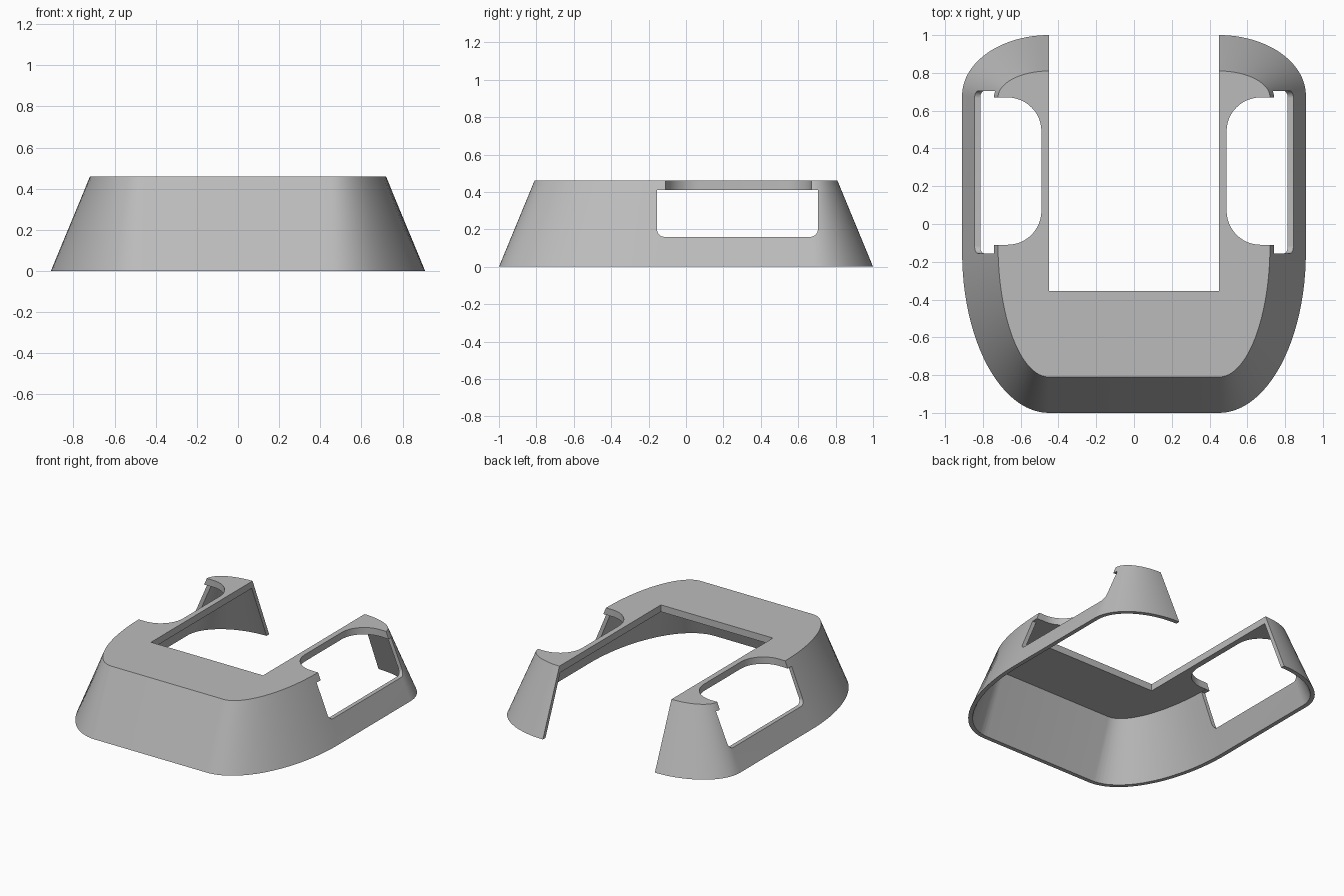
import bpy, bmesh, math

cube = bpy.data.objects.get("Cube")
if cube:
    bpy.data.objects.remove(cube, do_unlink=True)

grey = bpy.data.materials.new("plain grey")
grey.use_nodes = True
colour = (0.5, 0.5, 0.5, 1)
grey.diffuse_color = colour
grey.node_tree.nodes["Principled BSDF"].inputs["Base Color"].default_value = colour

HEIGHT = 0.46
PLATE_UNDERSIDE = 0.41
WALL = 0.03
HALF_GAP = 0.45
STEPS = 24


def outline(z, inset=0):
    """Rounded plan of the shell at height z: long front corners, short back ones."""
    t = z / HEIGHT
    mix = lambda low, high: low + (high - low) * t
    width = mix(0.46, 0.27) - inset
    front_y, front_depth = mix(-0.15, -0.11), mix(0.85, 0.70) - inset
    back_y, back_depth = mix(0.68, 0.67), mix(0.32, 0.14) - inset
    right = []
    for centre, depth, start in ((front_y, front_depth, -90), (back_y, back_depth, 0)):
        for i in range(STEPS + 1):
            a = math.radians(start + 90 * i / STEPS)
            right.append((HALF_GAP + width * math.cos(a), centre + depth * math.sin(a), z))
    return right + [(-x, y, h) for x, y, h in reversed(right)]


def loft(name, low, high):
    """Closed solid between two matching loops."""
    bm = bmesh.new()
    a = [bm.verts.new(p) for p in low]
    b = [bm.verts.new(p) for p in high]
    bm.faces.new(a[::-1])
    bm.faces.new(b)
    for i in range(len(a)):
        j = (i + 1) % len(a)
        bm.faces.new((a[i], a[j], b[j], b[i]))
    bmesh.ops.recalc_face_normals(bm, faces=bm.faces)
    mesh = bpy.data.meshes.new(name)
    bm.to_mesh(mesh)
    bm.free()
    mesh.materials.append(grey)
    obj = bpy.data.objects.new(name, mesh)
    bpy.context.collection.objects.link(obj)
    return obj


def rounded(u0, u1, v0, v1, radii):
    """Rectangle with a radius per corner, starting at (u0, v0)."""
    points = []
    corners = ((u0, v0, 1, 1), (u1, v0, -1, 1), (u1, v1, -1, -1), (u0, v1, 1, -1))
    for k, ((u, v, su, sv), r) in enumerate(zip(corners, radii)):
        for i in range(13 if r else 1):
            a = math.radians(180 + 90 * k + 90 * i / 12)
            points.append((u + su * r + r * math.cos(a), v + sv * r + r * math.sin(a))
                          if r else (u, v))
    return points


def cut(target, cutter):
    cutter.hide_render = True
    mod = target.modifiers.new("cut", "BOOLEAN")
    mod.operation = "DIFFERENCE"
    mod.solver = "EXACT"
    mod.object = cutter
    bpy.context.view_layer.objects.active = target
    bpy.ops.object.modifier_apply(modifier=mod.name)
    bpy.data.objects.remove(cutter, do_unlink=True)


# Sloping shell, hollow underneath
shell = loft("cover_shell", outline(0), outline(HEIGHT))
cut(shell, loft("hollow", outline(-0.1, WALL), outline(PLATE_UNDERSIDE, WALL)))

# Rectangular opening through the plate and the back wall
gap = rounded(-HALF_GAP, HALF_GAP, -0.355, 1.2, (0, 0, 0, 0))
cut(shell, loft("back_gap", [(x, y, -0.2) for x, y in gap], [(x, y, 0.7) for x, y in gap]))

for side in (1, -1):
    # Side window with rounded lower corners
    window = rounded(-0.155, 0.705, 0.16, 0.409, (0.04, 0.04, 0, 0))
    cut(shell, loft("side_window", [(side * 0.47, y, z) for y, z in window],
                    [(side * 1.2, y, z) for y, z in window]))
    # Rounded notch in the top plate above the window
    notch = rounded(0.49, 1.1, -0.11, 0.67, (0.18, 0, 0, 0.18))
    cut(shell, loft("plate_notch", [(side * x, y, 0.35) for x, y in notch],
                    [(side * x, y, 0.7) for x, y in notch]))

bpy.ops.object.select_all(action="DESELECT")
shell.select_set(True)
bpy.context.view_layer.objects.active = shell
bpy.ops.object.shade_smooth_by_angle(angle=math.radians(30))
